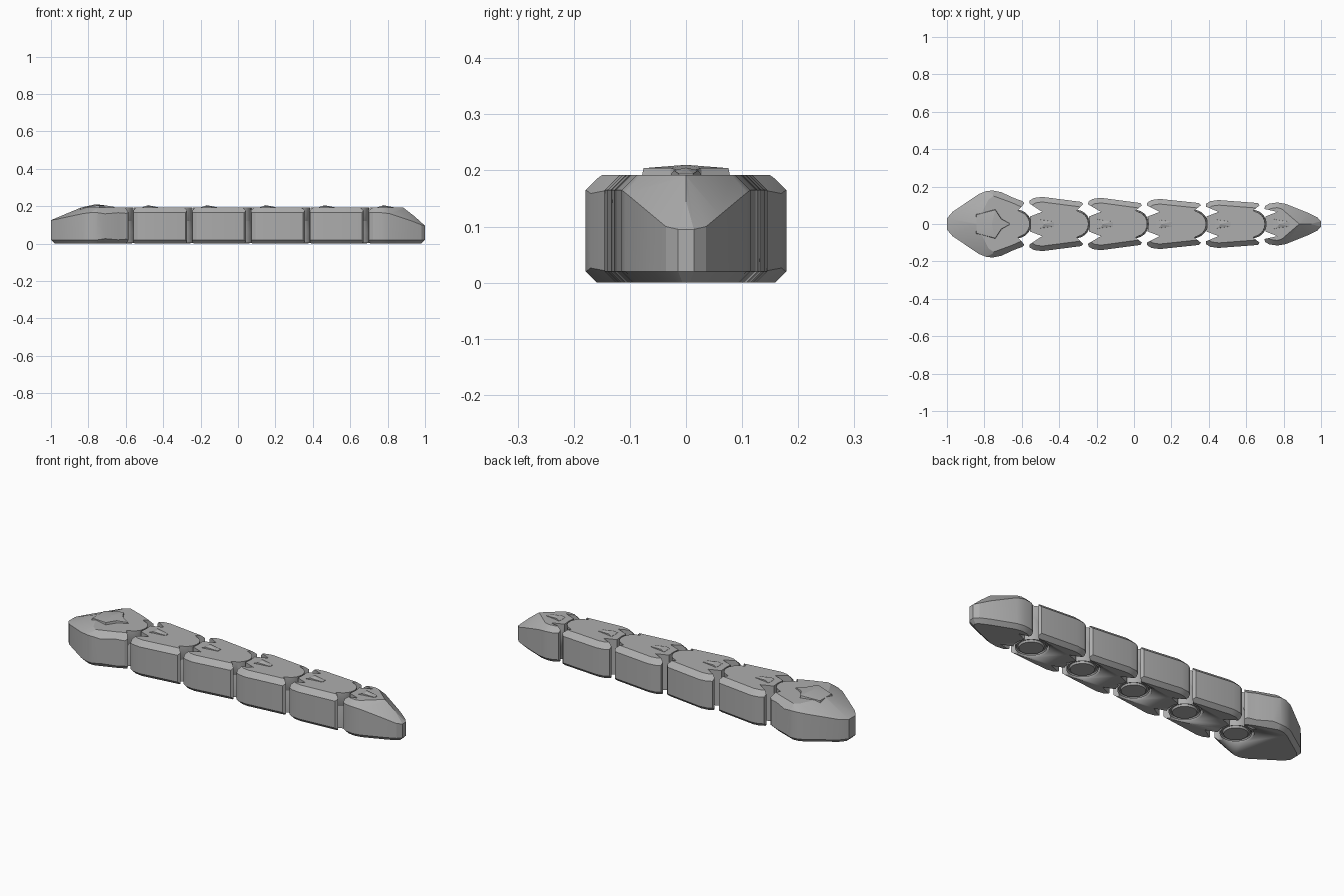
import bpy, bmesh
from math import sin, cos, radians
from mathutils import Vector

if "Cube" in bpy.data.objects:
    bpy.data.objects.remove(bpy.data.objects["Cube"])

GREY = (0.42, 0.42, 0.42, 1)
grey = bpy.data.materials.new("plain grey")
grey.use_nodes = True
grey.diffuse_color = GREY
grey.node_tree.nodes["Principled BSDF"].inputs["Base Color"].default_value = GREY

TOP, WALL, FOOT = 0.192, 0.165, 0.02
JOINTS = [-0.626 + 0.3145 * i for i in range(5)]


def finish(name, bm, angle=20):
    bmesh.ops.recalc_face_normals(bm, faces=bm.faces[:])
    mesh = bpy.data.meshes.new(name)
    bm.to_mesh(mesh)
    bm.free()
    mesh.materials.append(grey)
    obj = bpy.data.objects.new(name, mesh)
    bpy.context.collection.objects.link(obj)
    bpy.ops.object.select_all(action="DESELECT")
    obj.select_set(True)
    bpy.context.view_layer.objects.active = obj
    bpy.ops.object.shade_smooth_by_angle(angle=radians(angle))
    return obj


def mirrored(half):
    """Close a half outline by mirroring it across y = 0."""
    return half + [(p[0], -p[1], *p[2:]) for p in reversed(half) if p[1] > 0]


def lathe(name, profile, x, steps=40):
    bm = bmesh.new()
    rings = [[bm.verts.new((x + r * cos(radians(360 * k / steps)),
                            r * sin(radians(360 * k / steps)), z))
              for k in range(steps)] for r, z in profile]
    for a, b in zip(rings, rings[1:]):
        for k in range(steps):
            n = (k + 1) % steps
            bm.faces.new((a[k], a[n], b[n], b[k]))
    bm.faces.new(rings[0])
    bm.faces.new(rings[-1])
    return finish(name, bm)


def trim(bm, point, normal):
    """Plane off everything on the normal's side and cap the cut."""
    bmesh.ops.bisect_plane(bm, geom=bm.verts[:] + bm.edges[:] + bm.faces[:],
                           dist=1e-5, plane_co=point, plane_no=normal, clear_outer=True)
    rim = [e for e in bm.edges if e.is_boundary]
    if rim:
        bmesh.ops.holes_fill(bm, edges=rim, sides=0)


def body(name, half):
    """Prism whose outer edges (points with a wall height and slope) are chamfered."""
    pts = mirrored(half)
    bm = bmesh.new()
    low = [bm.verts.new((p[0], p[1], 0)) for p in pts]
    face = bm.faces.new(low)
    out = bmesh.ops.extrude_face_region(bm, geom=[face])
    for v in out["geom"]:
        if isinstance(v, bmesh.types.BMVert):
            v.co.z = TOP
    bmesh.ops.recalc_face_normals(bm, faces=bm.faces[:])
    middle = Vector((sum(p[0] for p in pts) / len(pts), 0, 0))
    for a, b in zip(pts, pts[1:] + pts[:1]):
        if len(a) < 4 or len(b) < 4:
            continue
        inward = Vector((b[1] - a[1], a[0] - b[0], 0)).normalized()
        if inward.dot(middle - Vector((a[0], a[1], 0))) < 0:
            inward = -inward
        pa, pb = Vector(a[:3]), Vector(b[:3])
        n = (pb - pa).cross(inward + Vector((0, 0, min(a[3], b[3])))).normalized()
        trim(bm, pa, n if n.z > 0 else -n)
        # matching small chamfer along the underside
        pa.z = FOOT
        trim(bm, pa, (-inward + Vector((0, 0, -1))).normalized())
    return finish(name, bm)


def neck(x, w):
    """Front end of a link: narrow neck, relief notch and rounded shoulder."""
    return [(x + 0.074, 0), (x + 0.07, 0.04), (x + 0.135, 0.065),
            (x + 0.066, w - 0.035), (x + 0.068, w - 0.02, WALL, 1),
            (x + 0.09, w - 0.006, WALL, 1), (x + 0.135, w, WALL, 1)]


def knob(x, w):
    """Rear end of a link: shoulder, relief notch and round knuckle."""
    arc = [(x + 0.068 * cos(radians(t)), 0.068 * sin(radians(t))) for t in range(75, 0, -15)]
    return [(x + 0.03, w, WALL, 1), (x + 0.04, w - 0.012), (x + 0.005, 0.072)] + arc + [(x + 0.068, 0)]


def plate(name, half, x, peak):
    """Raised scale with bevelled rim, fanned to a peak."""
    pts = mirrored(half)
    bm = bmesh.new()
    hub = Vector((x + peak[0], 0, peak[1]))
    centre = bm.verts.new(hub)
    base, rim = [], []
    for px, py, pz in pts:
        p = Vector((x + px, py, pz))
        base.append(bm.verts.new((p.x, p.y, 0.165)))
        rim.append(bm.verts.new(p.lerp(Vector((hub.x, 0, pz)), 0.1)))
    for k in range(len(pts)):
        n = (k + 1) % len(pts)
        bm.faces.new((base[k], base[n], rim[n], rim[k]))
        bm.faces.new((rim[k], rim[n], centre))
    bm.faces.new(base)
    return finish(name, bm, 10)


# Head: pointed wedge, widest two thirds back
parts = [body("head", [(-1, 0.03, 0.125, 0.42), (-0.97, 0.065, 0.13, 0.55),
                       (-0.83, 0.16, 0.16, 0.6), (-0.79, 0.176, WALL, 1),
                       (-0.755, 0.179, WALL, 1), (-0.71, 0.17, WALL, 1),
                       (-0.64, 0.138, WALL, 1)] + knob(JOINTS[0], 0.122))]
plate("head_crest", [(-0.85, 0.055, 0.192), (-0.74, 0.084, 0.204),
                     (-0.705, 0.03, 0.204), (-0.65, 0, 0.196)], 0, (-0.76, 0.21))

# Body links, tapering gently towards the tail
widths = [(0.145, 0.118), (0.14, 0.112), (0.134, 0.112), (0.128, 0.112)]
for i, (front, back) in enumerate(widths):
    parts.append(body(f"body_link_{i + 1}", neck(JOINTS[i], front) + knob(JOINTS[i + 1], back)))

# Tail: same neck, drawn out to a blunt point
parts.append(body("tail", neck(JOINTS[4], 0.115) + [
    (0.81, 0.108, 0.16, 1), (0.93, 0.06, 0.12, 0.9),
    (0.98, 0.036, 0.1, 0.9), (1, 0.014, 0.095, 0.9)]))

# Back scale on every link and the tail
for i, x in enumerate(JOINTS):
    plate(f"back_scale_{i + 1}", [(0.108, 0.03, 0.193), (0.13, 0.024, 0.2), (0.205, 0.014, 0.194)],
          x, (0.145, 0.205))

# Round hinge sockets under the joints, each holding a pin
for i, x in enumerate(JOINTS):
    cutter = lathe("socket_cutter", [(0.086, -0.02), (0.086, 0.03)], x)
    cutter.hide_render = True
    for part in parts[i:i + 2]:
        mod = part.modifiers.new("socket", "BOOLEAN")
        mod.object = cutter
        mod.solver = "EXACT"
        bpy.context.view_layer.objects.active = part
        bpy.ops.object.modifier_apply(modifier=mod.name)
    bpy.data.objects.remove(cutter)
    lathe(f"hinge_pin_{i + 1}", [(0.058, 0), (0.062, 0.01), (0.07, 0.01), (0.076, 0.003),
                                 (0.076, 0.06), (0.068, 0.12)], x)
